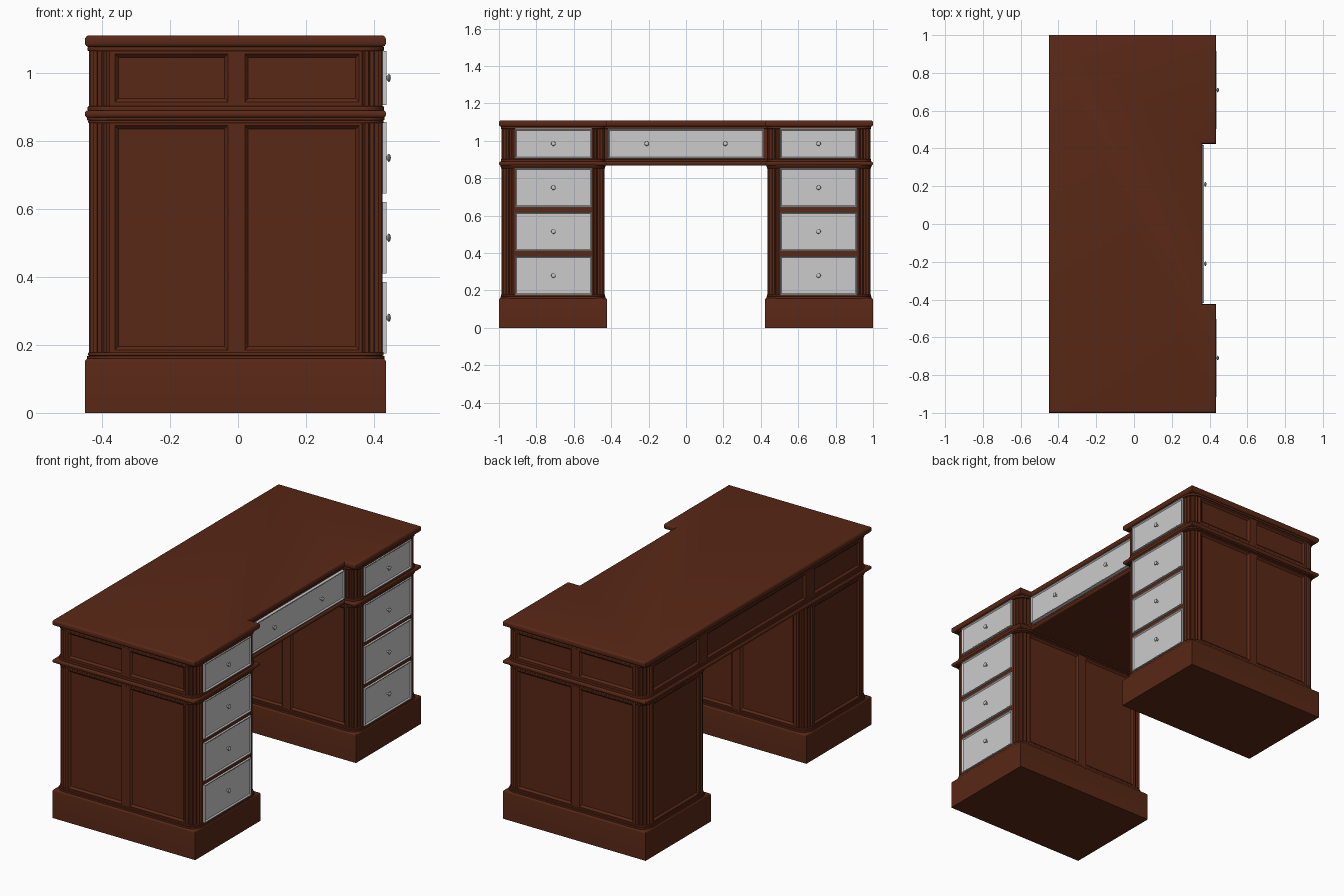
import bpy, bmesh, math
from mathutils import Vector

if "Cube" in bpy.data.objects:
    bpy.data.objects.remove(bpy.data.objects["Cube"])

wood = bpy.data.materials.new("dark_wood")
wood.diffuse_color = (0.10, 0.021, 0.008, 1)
wood.use_nodes = True
wood.node_tree.nodes["Principled BSDF"].inputs["Base Color"].default_value = wood.diffuse_color


def finish(name, bm, mat=None):
    bmesh.ops.recalc_face_normals(bm, faces=bm.faces)
    me = bpy.data.meshes.new(name)
    bm.to_mesh(me)
    bm.free()
    ob = bpy.data.objects.new(name, me)
    bpy.context.collection.objects.link(ob)
    if mat:
        me.materials.append(mat)
    return ob


def activate(ob):
    bpy.ops.object.select_all(action='DESELECT')
    ob.select_set(True)
    bpy.context.view_layer.objects.active = ob


def smooth(ob):
    activate(ob)
    for m in list(ob.modifiers):
        bpy.ops.object.modifier_apply(modifier=m.name)
    bpy.ops.object.shade_smooth_by_angle(angle=math.radians(35))


def outline(corners, flute=0.0, n=5):
    """Plan outline; corners are (x, y, radius), rounded ones may be fluted."""
    pts = []
    for i, (x, y, r) in enumerate(corners):
        p = Vector((x, y))
        if r == 0:
            pts.append(p)
            continue
        d0 = (Vector(corners[i - 1][:2]) - p).normalized()
        d1 = (Vector(corners[(i + 1) % len(corners)][:2]) - p).normalized()
        c = p + r * (d0 + d1)
        steps = n * 6
        for k in range(steps + 1):
            t = math.pi / 2 * k / steps
            rad = r - flute * abs(math.sin(2 * n * t))
            pts.append(c - rad * (math.cos(t) * d1 + math.sin(t) * d0))
    return pts


def slab(name, pts, z0, z1, bevel=0.0):
    bm = bmesh.new()
    f = bm.faces.new([bm.verts.new((p.x, p.y, z0)) for p in pts])
    ext = bmesh.ops.extrude_face_region(bm, geom=[f])
    vs = [v for v in ext["geom"] if isinstance(v, bmesh.types.BMVert)]
    bmesh.ops.translate(bm, verts=vs, vec=(0, 0, z1 - z0))
    if bevel:
        bmesh.ops.recalc_face_normals(bm, faces=bm.faces)
        top = [e for e in bm.edges if all(v.co.z > z1 - 1e-4 for v in e.verts)]
        low = [e for e in bm.edges if all(v.co.z < z0 + 1e-4 for v in e.verts)]
        bmesh.ops.bevel(bm, geom=top + (low if z0 > 0 else []), offset=bevel,
                        segments=4, profile=0.5, affect='EDGES')
    return finish(name, bm, wood)


def pedestal(s, g=0, r=0.06):
    a, b = s * (0.436 - g), s * (0.986 + g)
    x0, x1 = -0.438 - g, 0.425 + g
    return [(x0, a, r), (x1, a, r), (x1, b, r), (x0, b, r)]


def u_shape(x0, x1, xc, yi, yo, r=0):
    return [(x0, -yo, r), (x1, -yo, r), (x1, -yi, r), (xc, -yi, 0),
            (xc, yi, 0), (x1, yi, r), (x1, yo, r), (x0, yo, r)]


def frieze(g=0):
    return u_shape(-0.438 - g, 0.425 + g, 0.350 + g, 0.436 - g, 0.986 + g, 0.06)


def add_recess(bm, place, u0, u1, z0, z1):
    """Tapered cutter; place(u, z, depth) maps it on to a wall."""
    rings = []
    for d in (-0.01, 0.01):
        rings.append([bm.verts.new(place(u, z, d)) for u, z in
                      ((u0 + d, z0 + d), (u1 - d, z0 + d), (u1 - d, z1 - d), (u0 + d, z1 - d))])
    lo, hi = rings
    bm.faces.new(lo)
    bm.faces.new(hi)
    for i in range(4):
        j = (i + 1) % 4
        bm.faces.new((lo[i], lo[j], hi[j], hi[i]))


def side_wall(y, out):
    return lambda u, z, d: (u, y - out * d, z)


def back_wall(u, z, d):
    return (-0.438 + d, u, z)


def carve(ob, bm):
    cutter = finish("panel_cutter", bm)
    cutter.hide_render = True
    m = ob.modifiers.new("panels", 'BOOLEAN')
    m.operation, m.solver, m.object = 'DIFFERENCE', 'EXACT', cutter
    smooth(ob)
    bpy.data.objects.remove(cutter)


END_PANELS = ((-0.362, -0.03), (0.02, 0.356))

# Pedestals with fluted corners, panelled sides, plinth and corner rings
for s, side in ((-1, "left"), (1, "right")):
    body = slab(side + "_pedestal", outline(pedestal(s), 0.008), 0.15, 0.875)
    bm = bmesh.new()
    for u0, u1 in END_PANELS:
        add_recess(bm, side_wall(s * 0.986, s), u0, u1, 0.185, 0.845)
        add_recess(bm, side_wall(s * 0.436, -s), u0, u1, 0.185, 0.845)
    a, b = sorted((s * 0.51, s * 0.912))
    add_recess(bm, back_wall, a, b, 0.185, 0.845)
    carve(body, bm)
    for part, g, z0, z1 in (("base_ring_low", 0.006, 0.155, 0.168), ("base_ring_high", 0.003, 0.168, 0.178),
                            ("neck_ring_low", 0.003, 0.852, 0.860), ("neck_ring_high", 0.006, 0.860, 0.872)):
        smooth(slab(f"{side}_{part}", outline(pedestal(s, g)), z0, z1, 0.003))
    plinth = [(-0.45, s * 0.423, 0), (0.435, s * 0.423, 0), (0.435, s, 0), (-0.45, s, 0)]
    smooth(slab(side + "_plinth", outline(plinth), 0, 0.16, 0.01))

# Frieze holding the upper drawers
body = slab("frieze", outline(frieze(), 0.008), 0.88, 1.08)
bm = bmesh.new()
for s in (-1, 1):
    for u0, u1 in END_PANELS:
        add_recess(bm, side_wall(s * 0.986, s), u0, u1, 0.915, 1.055)
    a, b = sorted((s * 0.51, s * 0.912))
    add_recess(bm, back_wall, a, b, 0.915, 1.055)
add_recess(bm, back_wall, -0.435, 0.435, 0.915, 1.055)
carve(body, bm)
for part, g, z0, z1 in (("frieze_base_ring", 0.004, 0.888, 0.902), ("frieze_top_ring", 0.004, 1.064, 1.077)):
    smooth(slab(part, outline(frieze(g)), z0, z1, 0.003))

# Waist moulding and desk top
edge = outline(u_shape(-0.45, 0.435, 0.362, 0.425, 1.0))
smooth(slab("waist_moulding", edge, 0.868, 0.89, 0.0095))
smooth(slab("desk_top", edge, 1.076, 1.11, 0.012))


def drawer(name, x, y, z, w, h, knobs):
    bm = bmesh.new()
    bmesh.ops.create_cube(bm, size=1)
    for v in bm.verts:
        v.co = (x - 0.015 + v.co.x * 0.03, y + v.co.y * w, z + v.co.z * h)
    bm.faces.ensure_lookup_table()
    front = max(bm.faces, key=lambda f: f.calc_center_median().x)
    bmesh.ops.inset_region(bm, faces=[front], thickness=0.005, depth=0)
    bmesh.ops.inset_region(bm, faces=[front], thickness=0.008, depth=-0.006)
    finish(name, bm)
    # turned knob, profile as (x offset, radius)
    prof = [(-0.008, 0.006), (0.002, 0.005), (0.004, 0.009), (0.007, 0.012),
            (0.010, 0.011), (0.0125, 0.007), (0.0135, 0.0)]
    for k in knobs:
        bm = bmesh.new()
        vs = [bm.verts.new((x + px, k, z + r)) for px, r in prof]
        es = [bm.edges.new(p) for p in zip(vs, vs[1:])]
        bmesh.ops.spin(bm, geom=vs + es, cent=(x, k, z), axis=(1, 0, 0),
                       angle=2 * math.pi, steps=20)
        bmesh.ops.remove_doubles(bm, verts=bm.verts, dist=1e-5)
        smooth(finish(name + "_knob", bm))


# Drawers
for s, side in ((-1, "left"), (1, "right")):
    for i, z in enumerate((0.28, 0.515, 0.75)):
        drawer(f"{side}_drawer_{i + 1}", 0.436, s * 0.709, z, 0.413, 0.21, [s * 0.709])
    drawer(side + "_top_drawer", 0.436, s * 0.709, 0.985, 0.413, 0.16, [s * 0.709])
drawer("centre_drawer", 0.370, 0, 0.985, 0.834, 0.16, [-0.21, 0.21])
